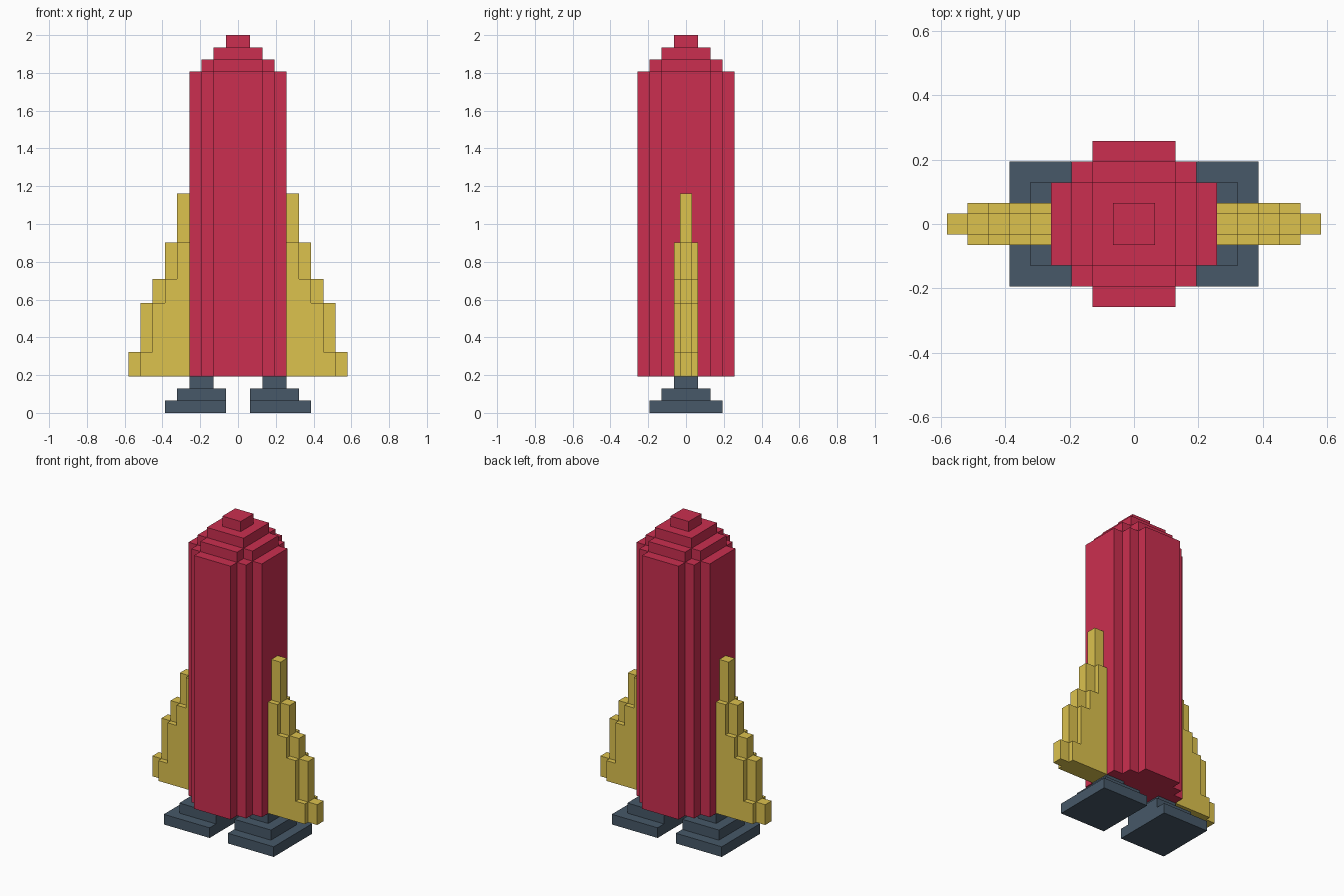
import bpy, bmesh
from mathutils import Vector

if "Cube" in bpy.data.objects:
    bpy.data.objects.remove(bpy.data.objects["Cube"])

U = 2 / 31  # one building block


def material(name, rgb):
    m = bpy.data.materials.new(name)
    m.diffuse_color = (*rgb, 1)
    m.use_nodes = True
    m.node_tree.nodes["Principled BSDF"].inputs["Base Color"].default_value = m.diffuse_color
    return m


RED = material("red", (0.597, 0.028, 0.080))
YELLOW = material("yellow", (0.716, 0.539, 0.076))
SLATE = material("slate", (0.063, 0.098, 0.138))


def prism(name, outline, lo, hi, mat, axis="Z", mirror=False):
    """Extrude a 2D outline (in blocks) along Z, or an x-z outline along Y."""
    def point(a, b):
        return Vector((a, b, lo) if axis == "Z" else (a, lo, b)) * U
    step = Vector((0, 0, hi - lo) if axis == "Z" else (0, hi - lo, 0)) * U
    bm = bmesh.new()
    face = bm.faces.new([bm.verts.new(point(a, b)) for a, b in outline])
    top = bmesh.ops.extrude_face_region(bm, geom=[face], use_keep_orig=True)["geom"]
    bmesh.ops.translate(bm, vec=step,
                        verts=[v for v in top if isinstance(v, bmesh.types.BMVert)])
    bmesh.ops.recalc_face_normals(bm, faces=bm.faces)
    mesh = bpy.data.meshes.new(name)
    bm.to_mesh(mesh)
    bm.free()
    mesh.materials.append(mat)
    ob = bpy.data.objects.new(name, mesh)
    bpy.context.collection.objects.link(ob)
    if mirror:
        mod = ob.modifiers.new("mirror", "MIRROR")
        mod.use_mirror_merge = False
    return ob


def rect(x0, x1, y):
    return [(x0, -y), (x1, -y), (x1, y), (x0, y)]


def stepped_round(quarter):
    """Complete a stepped quarter outline, turning it four times."""
    pts = []
    for _ in range(4):
        pts += quarter
        quarter = [(-y, x) for x, y in quarter]
    return pts


def stairs(x, tops):
    """Descending stair line, one block wide per step."""
    pts = []
    for i, z in enumerate(tops):
        pts += [(x + i, z), (x + i + 1, z)]
    return pts


# Hull and stepped nose
prism("hull", stepped_round([(4, -2), (4, 2), (3, 2), (3, 3), (2, 3)][1:]
                            + [(2, 4)]), 3, 28, RED)
prism("nose_base", stepped_round([(3, 2), (2, 2), (2, 3)]), 28, 29, RED)
prism("nose_middle", rect(-2, 2, 2), 29, 30, RED)
prism("nose_tip", rect(-1, 1, 1), 30, 31, RED)

# Side fins: thick stepped plate with a thin raised rim one step further out
plate = stairs(4, [14, 11, 9, 5])
rim = stairs(4, [18, 14, 11, 9, 5])
prism("fin_plate", plate + [(8, 3), (4, 3)], -1, 1, YELLOW, "Y", True)
prism("fin_rim", rim + [(9, 3), (8, 3)] + plate[::-1], -0.5, 0.5, YELLOW, "Y", True)

# Stepped feet
prism("foot_pad", rect(1, 6, 3), 0, 1, SLATE, mirror=True)
prism("foot_step", rect(1, 5, 2), 1, 2, SLATE, mirror=True)
prism("foot_leg", rect(2, 4, 1), 2, 3, SLATE, mirror=True)
